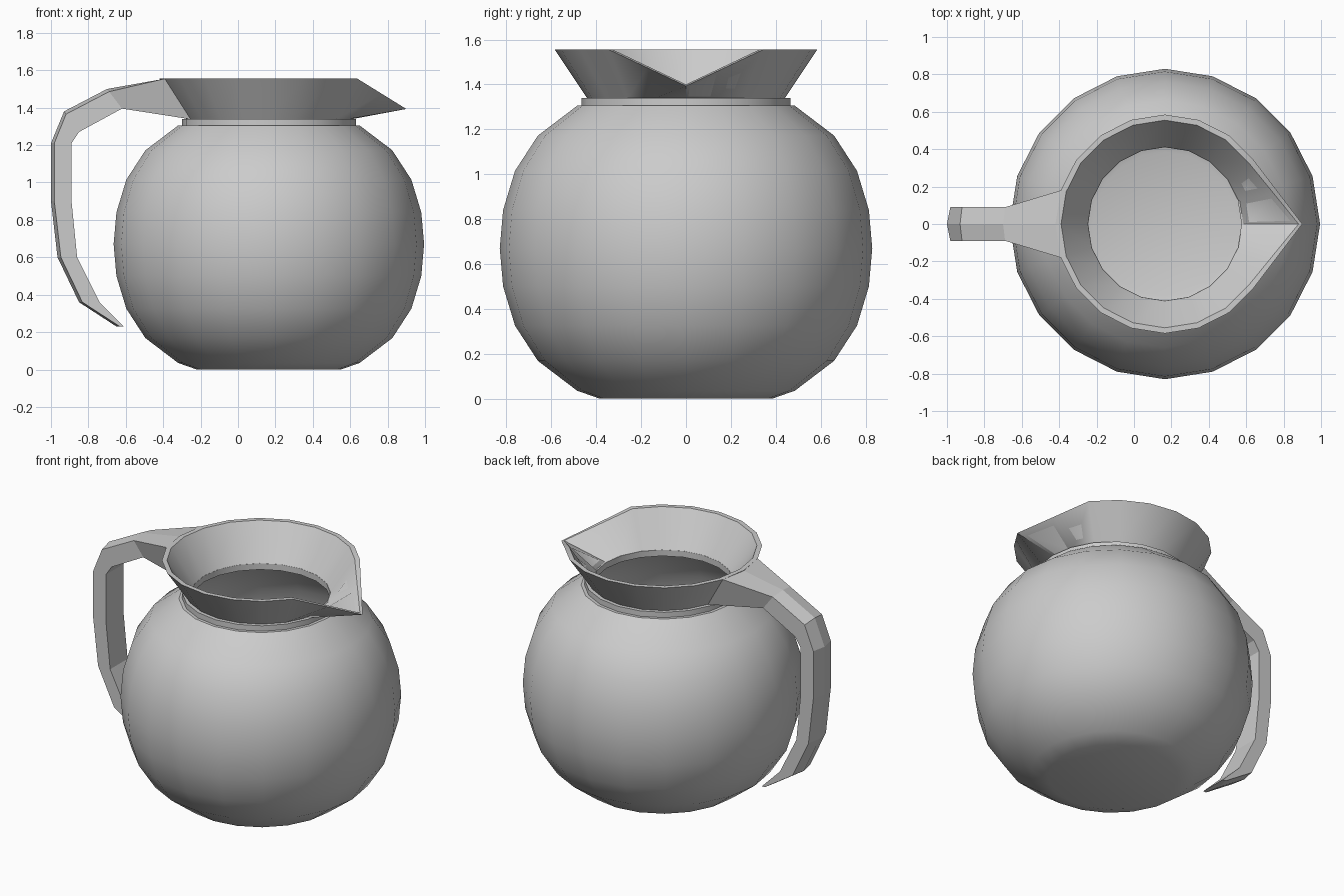
import bpy, bmesh
from math import cos, sin, radians
from mathutils import Vector

if "Cube" in bpy.data.objects:
    bpy.data.objects.remove(bpy.data.objects["Cube"])

CX = 0.165      # axis of the round parts
STEP = 18       # 20 sides


def polar(r, deg, z):
    return Vector((CX + r * cos(radians(deg)), r * sin(radians(deg)), z))


def loft(name, rows, close_rows, close_pts, cap_first=False, cap_last=False, smooth=True):
    """Skin a list of equally long point rows."""
    bm = bmesh.new()
    vs = [[bm.verts.new(p) for p in row] for row in rows]
    n, m = len(vs), len(vs[0])
    for i in range(n if close_rows else n - 1):
        a, b = vs[i], vs[(i + 1) % n]
        for j in range(m if close_pts else m - 1):
            k = (j + 1) % m
            bm.faces.new((a[j], a[k], b[k], b[j]))
    if cap_first:
        bm.faces.new(vs[0][::-1])
    if cap_last:
        bm.faces.new(vs[-1])
    bmesh.ops.recalc_face_normals(bm, faces=bm.faces)
    me = bpy.data.meshes.new(name)
    bm.to_mesh(me)
    bm.free()
    ob = bpy.data.objects.new(name, me)
    bpy.context.collection.objects.link(ob)
    if smooth:
        bpy.ops.object.select_all(action='DESELECT')
        ob.select_set(True)
        bpy.context.view_layer.objects.active = ob
        bpy.ops.object.shade_smooth_by_angle(angle=radians(30))
    return ob


def lathe(name, profile, closed=False, cap_first=False):
    rows = [[polar(r, a, z) for a in range(0, 360, STEP)] for r, z in profile]
    return loft(name, rows, closed, True, cap_first)


# Round jug body, open at the top
half = [(0.815, 0.17), (0.762, 0.345), (0.66, 0.502), (0.485, 0.635)]
lower = [(r, 0.67 - h) for r, h in reversed(half)]
upper = [(r, 0.67 + h) for r, h in half]
lathe("body", [(0.385, 0.0)] + lower + [(0.83, 0.67)] + upper + [(0.44, 1.305)], cap_first=True)

# Collar between body and rim
lathe("collar", [(0.41, 1.30), (0.465, 1.305), (0.465, 1.34), (0.41, 1.34)], closed=True)

# Flared rim pulled out into a pouring spout at angle 0
tip_out, tip_in = Vector((0.90, 0, 1.393)), Vector((0.88, 0, 1.40))
columns = []
for a in range(0, 360, STEP):
    if a == 0:
        top_o, top_i = tip_out, tip_in
    elif a in (STEP, 360 - STEP):
        near = 2 * STEP if a == STEP else -2 * STEP
        top_o = polar(0.585, near, 1.555).lerp(tip_out, 0.5)
        top_i = polar(0.555, near, 1.555).lerp(tip_in, 0.5)
    else:
        top_o, top_i = polar(0.585, a, 1.555), polar(0.555, a, 1.555)
    columns.append([polar(0.44, a, 1.338), top_o, top_i, polar(0.41, a, 1.338)])
loft("spouted_rim", columns, True, True)

# Handle: outer x, z, inner x, z, outer half width, inner half width
path = [(-0.39, 1.555, -0.253, 1.338, 0.18, 0.136),
        (-0.70, 1.50, -0.62, 1.395, 0.09, 0.09),
        (-0.93, 1.38, -0.85, 1.27, 0.09, 0.09),
        (-1.00, 1.21, -0.89, 1.21, 0.09, 0.09),
        (-1.00, 0.90, -0.89, 0.90, 0.09, 0.09),
        (-0.965, 0.60, -0.86, 0.60, 0.09, 0.09),
        (-0.85, 0.36, -0.74, 0.36, 0.09, 0.09),
        (-0.65, 0.23, -0.61, 0.23, 0.09, 0.09)]
sections = []
for i, (ox, oz, ix, iz, wo, wi) in enumerate(path):
    o, n = Vector((ox, 0, oz)), Vector((ix, 0, iz))
    side = o + (n - o).normalized() * (0.018 if i else 0)   # slightly crowned back
    w = Vector((0, 1, 0))
    sections.append([o, side + w * wo, n + w * wi, n - w * wi, side - w * wo])
loft("handle", sections, False, True, True, True, smooth=False)
